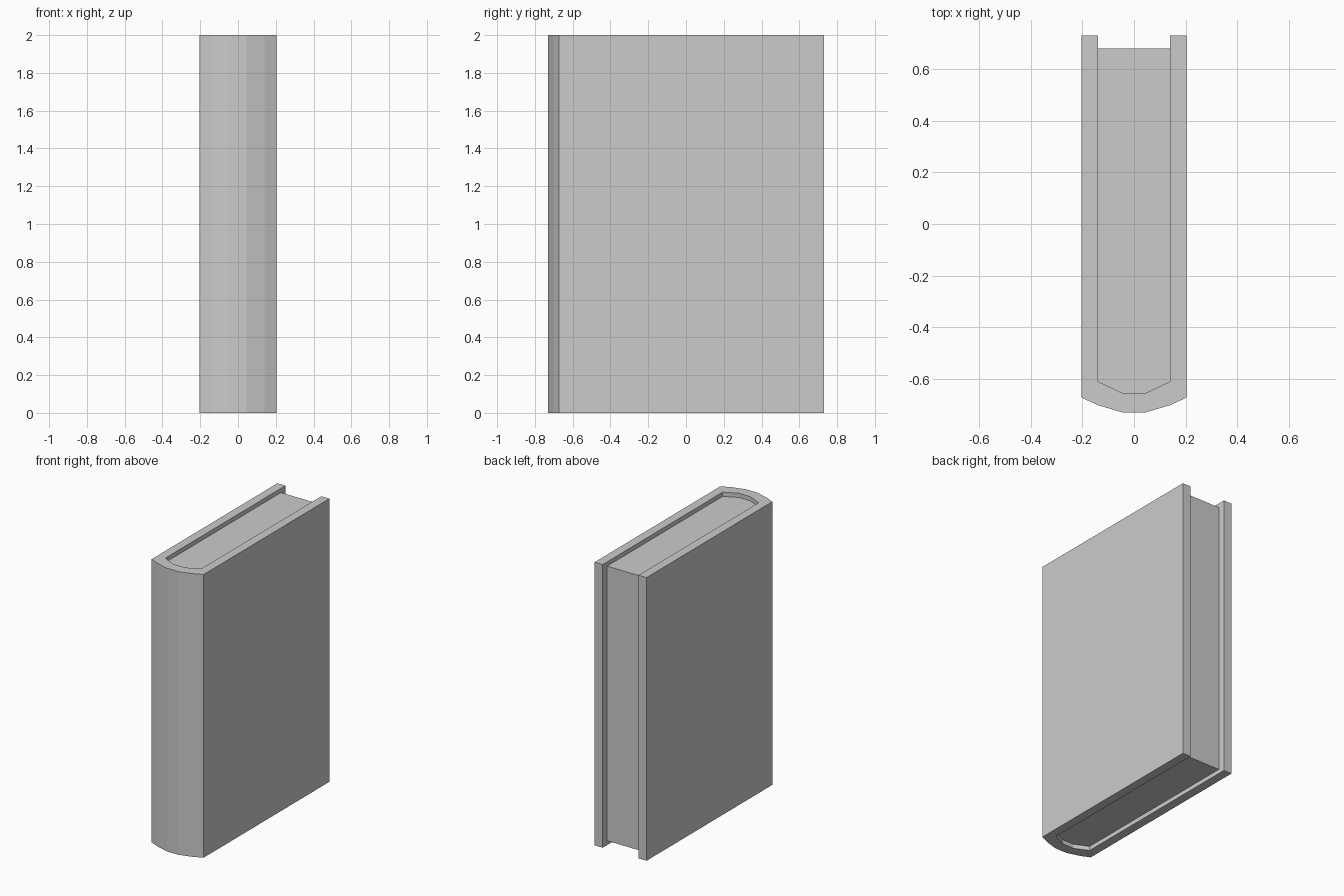
import bpy
import bmesh

if "Cube" in bpy.data.objects:
    bpy.data.objects.remove(bpy.data.objects["Cube"], do_unlink=True)

HEIGHT = 2.0
RECESS = 0.03
BACK = 0.73
PAGE_BACK = 0.68

# One plain grey for the whole book
grey = bpy.data.materials.new("light_grey")
grey.use_nodes = True
grey.diffuse_color = (0.6, 0.6, 0.6, 1)
grey.node_tree.nodes["Principled BSDF"].inputs["Base Color"].default_value = (0.6, 0.6, 0.6, 1)


def mirrored(half):
    """Left half of an open outline, followed by its mirror image."""
    return half + [(-x, y) for x, y in reversed(half)]


def extrude_profile(name, polygons, bottom, top):
    """Raise a flat outline made of joined polygons into a solid."""
    bm = bmesh.new()
    for points in polygons:
        bm.faces.new([bm.verts.new((x, y, bottom)) for x, y in points])
    bmesh.ops.remove_doubles(bm, verts=bm.verts, dist=0.0001)
    result = bmesh.ops.extrude_face_region(bm, geom=bm.faces[:], use_keep_orig=True)
    raised = [v for v in result["geom"] if isinstance(v, bmesh.types.BMVert)]
    bmesh.ops.translate(bm, verts=raised, vec=(0, 0, top - bottom))
    inner = [f for f in bm.faces if any(len(e.link_faces) > 2 for e in f.edges)
             and all(len(e.link_faces) > 2 for e in f.edges if abs(e.verts[0].co.z - e.verts[1].co.z) > 0.1)
             and abs(f.normal.z) < 0.5]
    bmesh.ops.delete(bm, geom=inner, context="FACES_ONLY")
    bmesh.ops.recalc_face_normals(bm, faces=bm.faces[:])
    mesh = bpy.data.meshes.new(name)
    bm.to_mesh(mesh)
    bm.free()
    mesh.materials.append(grey)
    obj = bpy.data.objects.new(name, mesh)
    bpy.context.collection.objects.link(obj)
    return obj


# Cover: two boards joined by a rounded spine, in one U-shaped outline
outer = mirrored([(-0.203, BACK), (-0.203, -0.673), (-0.14, -0.702), (-0.045, -0.73)])
inner = mirrored([(-0.14, BACK), (-0.14, -0.61), (-0.045, -0.655)])
extrude_profile("cover", [outer + inner[::-1]], 0, HEIGHT)

# Page block: fills the cover, set back at the top, bottom and open edge
pages = mirrored([(-0.14, PAGE_BACK), (-0.14, -0.61), (-0.045, -0.655)])
extrude_profile("pages", [pages], RECESS, HEIGHT - RECESS)
